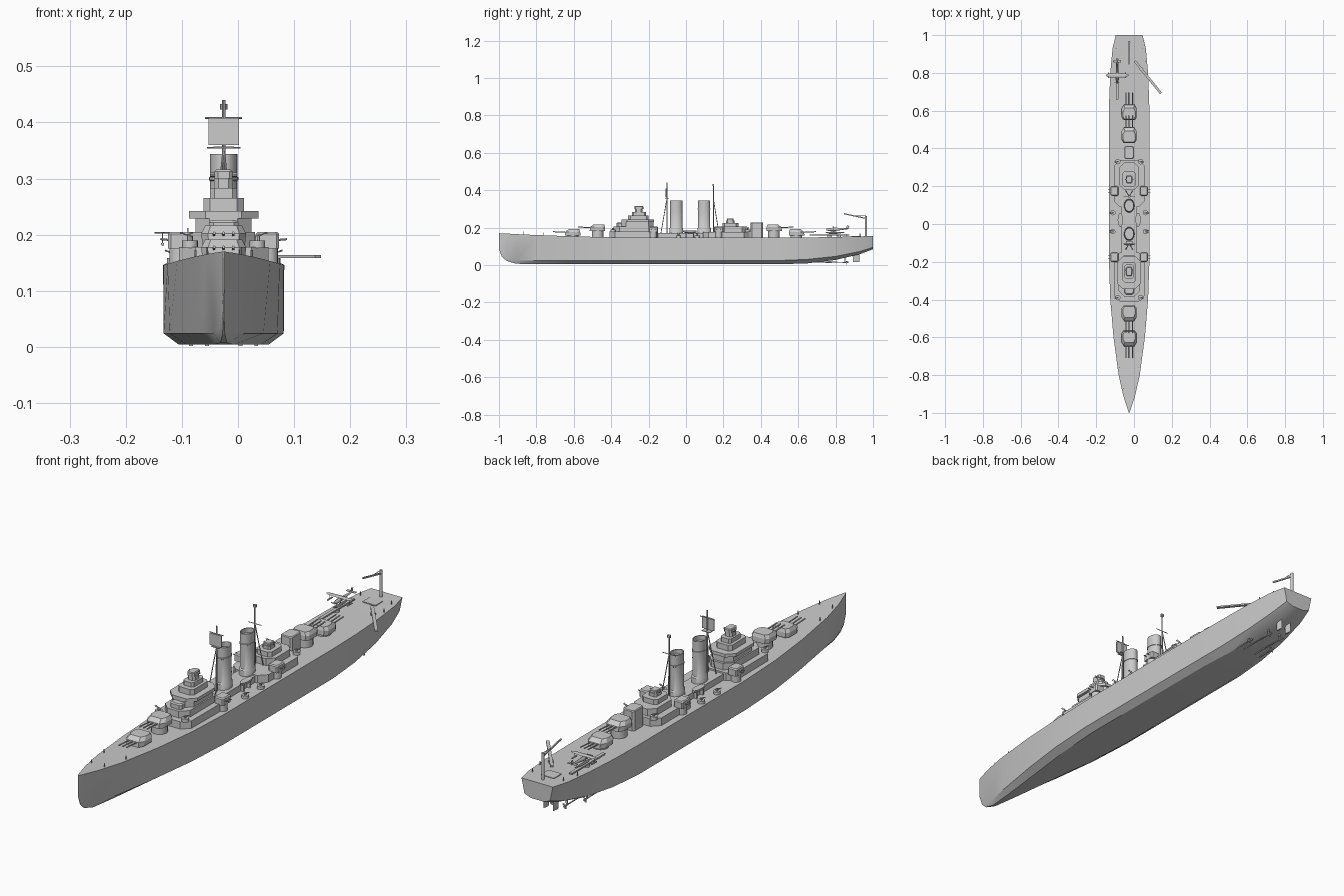
import bpy, bmesh, math
from mathutils import Vector

CX = -0.0255  # ship centreline


def loft(name, rings, smooth=None):
    """Skin a list of closed rings and cap both ends."""
    bm = bmesh.new()
    vs = [[bm.verts.new(p) for p in r] for r in rings]
    n = len(rings[0])
    for a, b in zip(vs, vs[1:]):
        for i in range(n):
            j = (i + 1) % n
            bm.faces.new((a[i], a[j], b[j], b[i]))
    bm.faces.new(vs[0][::-1])
    bm.faces.new(vs[-1])
    bmesh.ops.recalc_face_normals(bm, faces=bm.faces)
    me = bpy.data.meshes.new(name)
    bm.to_mesh(me)
    bm.free()
    ob = bpy.data.objects.new(name, me)
    bpy.context.collection.objects.link(ob)
    if smooth:
        bpy.ops.object.select_all(action='DESELECT')
        ob.select_set(True)
        bpy.context.view_layer.objects.active = ob
        bpy.ops.object.shade_smooth_by_angle(angle=math.radians(smooth))
    return ob


def octagon(x, y, hx, hy, c, z):
    pts = [(hx, hy - c), (hx - c, hy), (c - hx, hy), (-hx, hy - c),
           (-hx, c - hy), (c - hx, -hy), (hx - c, -hy), (hx, c - hy)]
    return [(CX + x + a, y + b, z) for a, b in pts]


def house(name, x, y0, y1, hx, z0, z1, c=0.012, inset=0.0):
    """Chamfered block; inset pulls the roof in."""
    y, hy = (y0 + y1) / 2, (y1 - y0) / 2
    return loft(name, [octagon(x, y, hx, hy, c, z0),
                       octagon(x, y, hx, hy, c, z1 - inset),
                       octagon(x, y, hx - inset, hy - inset, c, z1)])


def ellipse(x, y, rx, ry, z, n=24):
    return [(CX + x + rx * math.cos(2 * math.pi * i / n),
             y + ry * math.sin(2 * math.pi * i / n), z) for i in range(n)]


def drum(name, x, y, r, z0, z1, n=16):
    return loft(name, [ellipse(x, y, r, r, z, n) for z in (z0, z1)], 40)


def beam(name, a, b, w, h=None, n=8):
    """Rod (n-sided) between two points, or a w x h bar when h is given."""
    a, b = [Vector((CX + p[0], p[1], p[2])) for p in (a, b)]
    d = (b - a).normalized()
    u = d.cross(Vector((0, 0, 1)))
    u = u.normalized() if u.length > 1e-4 else Vector((1, 0, 0))
    v = u.cross(d)
    if h:
        offs = [u * sx * w / 2 + v * sz * h / 2 for sx, sz in ((1, 1), (-1, 1), (-1, -1), (1, -1))]
    else:
        offs = [u * w * math.cos(2 * math.pi * i / n) + v * w * math.sin(2 * math.pi * i / n) for i in range(n)]
    return loft(name, [[p + o for o in offs] for p in (a, b)])


# Hull: y, deck z, deck half width, chine half width, chine z, keel half width, keel z
stations = [
    (-1.0, .170, .001, .001, .095, .0005, .085), (-.985, .169, .007, .003, .060, .001, .045),
    (-.96, .168, .015, .007, .035, .002, .022), (-.91, .165, .031, .017, .024, .006, .007),
    (-.8, .160, .056, .038, .024, .018, .004), (-.6, .153, .083, .071, .024, .042, .004),
    (-.4, .148, .100, .096, .024, .066, .004), (-.2, .146, .107, .107, .024, .080, .004),
    (.5, .146, .108, .107, .024, .078, .004), (.65, .147, .106, .100, .030, .064, .009),
    (.8, .150, .100, .088, .046, .050, .027), (.93, .153, .088, .072, .072, .038, .058),
    (1.0, .155, .071, .058, .095, .030, .084)]
loft("hull", [[(CX + sx * w, y, z) for sx, w, z in
               ((-1, dw, dz), (-1, cw, cz), (-1, kw, kz), (1, kw, kz), (1, cw, cz), (1, dw, dz))]
              for y, dz, dw, cw, cz, kw, kz in stations], 25)


# Main gun turrets on barbettes, three barrels each
def turret(name, y, z, d):
    drum(name + "_barbette", 0, y, .031, .14, z + .004, 20)
    back, front = y - d * .04, y + d * .043
    rings = []
    for zz, f, w in ((z, 0, .038), (z + .02, .002, .040), (z + .034, .02, .033)):
        f1, b1 = front - d * f, back + d * f * .25
        rings.append([(CX + sx * w * k, yy, zz) for sx, k, yy in
                      ((-1, .75, b1), (-1, 1, b1 + d * .014), (-1, 1, f1 - d * .02), (-1, .7, f1),
                       (1, .7, f1), (1, 1, f1 - d * .02), (1, 1, b1 + d * .014), (1, .75, b1))])
    loft(name, rings)
    for k in (-1, 0, 1):
        beam(name + "_barrel", (k * .017, front - d * .02, z + .017),
             (k * .017, front + d * .062, z + .021), .0026)


for name, y, z, d in (("turret_1", -.605, .157, -1), ("turret_2", -.472, .182, -1),
                      ("turret_3", .47, .182, 1), ("turret_4", .59, .157, 1)):
    turret(name, y, z, d)

# Forward superstructure tiers
for i, (y0, y1, hx, z0, z1, c) in enumerate((
        (-.41, -.15, .080, .140, .178, .03), (-.385, -.165, .056, .178, .205, .03),
        (-.345, -.175, .050, .205, .229, .025), (-.345, -.170, .062, .229, .242, .03),
        (-.31, -.20, .036, .242, .265, .012), (-.29, -.215, .024, .265, .283, .008),
        (-.272, -.232, .017, .283, .300, .008))):
    house("bridge_tier_%d" % i, 0, y0, y1, hx, z0, z1, c)
house("forward_gun_house", 0, -.372, -.32, .026, .205, .226, .008, .004)
house("forward_director", 0, -.275, -.228, .016, .300, .316, .006, .003)
beam("forward_rangefinder", (-.024, -.245, .307), (.024, -.245, .307), .004)

# Aft superstructure tiers
for i, (y0, y1, hx, z0, z1, c) in enumerate((
        (.09, .34, .080, .140, .177, .03), (.18, .325, .052, .177, .205, .025),
        (.195, .28, .035, .205, .225, .012), (.215, .258, .018, .225, .238, .007))):
    house("aft_tier_%d" % i, 0, y0, y1, hx, z0, z1, c)
house("aft_director", 0, .218, .254, .015, .238, .248, .005, .002)
beam("aft_rangefinder", (-.022, .236, .241), (.022, .236, .241), .0035)
house("aft_deckhouse", 0, .345, .412, .026, .140, .228, .007, .003)

# Midship deckhouse and funnels with open tops
house("midship_house", 0, -.16, .10, .040, .140, .172, .01)
for name, y in (("front_funnel", -.052), ("rear_funnel", .097)):
    prof = ((1.12, .15), (1.12, .195), (1, .2), (1, .296), (1.06, .297), (1.06, .302),
            (1, .303), (1, .344), (.88, .344), (.88, .325))
    loft(name, [ellipse(0, y, .0245 * s, .0325 * s, z) for s, z in prof], 35)

# Foremast with radar panel, aft mast with small lantern
for name, y, top, leg in (("foremast", -.102, .44, -.032), ("aft_mast", .146, .43, .03)):
    beam(name, (0, y, .15), (0, y, top), .0028)
    for s in (-1, 1):
        beam(name + "_leg", (s * .018, y + leg, .17), (0, y, .355), .002)
beam("radar_panel", (-.027, -.108, .384), (.027, -.108, .384), .005, .048)
beam("foremast_top_yard", (-.033, -.102, .408), (.033, -.102, .408), .0015)
beam("foremast_platform", (-.018, -.102, .356), (.018, -.102, .356), .022, .003)
beam("aft_mast_yard", (-.03, .146, .355), (.03, .146, .355), .0015)
house("aft_mast_lantern", 0, .141, .151, .0065, .423, .433, .002)

# Paired fittings, port and starboard
for s in (-1, 1):
    side = "port" if s < 0 else "starboard"
    # Secondary twin mounts pointing outboard
    for y in (-.175, .175):
        drum(side + "_secondary_base", s * .078, y, .019, .14, .177)
        house(side + "_secondary_mount", s * .078, y - .026, y + .026, .021, .175, .205, .005, .004)
        for k in (-.009, .009):
            beam(side + "_secondary_barrel", (s * .09, y + k, .19), (s * .113, y + k, .192), .0018)
    # Light guns in round tubs
    for x, y, z in ((.06, -.39, .178), (.06, .33, .177), (.086, .06, .146), (.087, -.04, .146)):
        drum(side + "_gun_tub", s * x, y, .014, z - .002, z + .012)
        drum(side + "_gun_pedestal", s * x, y, .005, z, z + .02, 8)
        for k in (-.003, .003):
            beam(side + "_light_gun", (s * (x - .004), y + k, z + .018), (s * (x + .018), y + k, z + .026), .0013)
    # Ship's boats on cradles
    hullform = ((-.036, .002, .010), (-.022, .011, .003), (0, .014, 0), (.022, .012, .002), (.036, .006, .006))
    loft(side + "_boat", [[(CX + s * .047 + a * w, .02 + y, .168 + b) for a, b in
                           ((-1, .016), (-.8, .006 + k * .5), (0, k), (.8, .006 + k * .5), (1, .016))]
                          for y, w, k in hullform], 40)
    for y in (0, .04):
        beam(side + "_boat_cradle", (s * .047, y, .14), (s * .047, y, .172), .012, .006)
    # Bollard posts along the deck edge
    for x, y, z in ((.03, -.87, .16), (.05, -.76, .155), (.07, .93, .15), (.085, .86, .148)):
        beam(side + "_deck_post", (s * x, y, z), (s * x, y, z + .018), .0018)
    # Shafts, struts, propellers and rudder
    for x, y in ((.03, .86), (.058, .77)):
        beam(side + "_shaft", (s * x, y - .22, .017), (s * x, y, .014), .0025)
        beam(side + "_strut", (s * x, y - .01, .014), (s * x * .95, y - .01, .06), .004, .008)
        beam(side + "_propeller_hub", (s * x, y - .004, .014), (s * x, y + .01, .014), .004)
        for k in range(3):
            a = math.pi / 2 + k * 2 * math.pi / 3
            beam(side + "_propeller_blade", (s * x, y, .014),
                 (s * x + .0125 * math.cos(a), y, .014 - .0125 * math.sin(a)), .007, .002)
    loft(side + "_rudder", [[(CX + s * .022 + a * .004, .908 + b, z) for a, b in
                             ((0, -.02 * k), (1, -.004), (0, .02), (-1, -.004))]
                            for z, k in ((.016, .7), (.085, 1))])

# Catapults: port one fore and aft, starboard one swung outboard
for name, a, b in (("port_catapult", (-.064, .66, .161), (-.064, .875, .161)),
                   ("starboard_catapult", (.03, .862, .161), (.168, .692, .161))):
    beam(name, a, b, .013, .006)
    m = [(p + q) / 2 for p, q in zip(a, b)]
    if name[0] == "s":
        m = [p + (q - p) * .25 for p, q in zip(a, b)]
    drum(name + "_pivot", m[0], m[1], .01, .14, .16)

# Floatplane on the port catapult
P = -.064
loft("plane_fuselage", [[(CX + P + r * math.cos(t * math.pi / 4), y, z + 1.2 * r * math.sin(t * math.pi / 4))
                         for t in range(8)]
                        for y, r, z in ((.752, .004, .190), (.765, .007, .190), (.80, .007, .191), (.868, .002, .194))], 50)
loft("plane_main_float", [[(CX + P + r * math.cos(t * math.pi / 3), y, z + r * math.sin(t * math.pi / 3))
                           for t in range(6)]
                          for y, r, z in ((.745, .001, .174), (.765, .005, .171), (.81, .005, .171), (.85, .001, .174))], 50)
loft("plane_wing", [[(CX + P + x, .787 + yy, .203 + zz) for yy, zz in ((-c, 0), (0, .002), (c, 0), (0, -.001))]
                    for x, c in ((-.0595, .003), (-.045, .010), (0, .012), (.045, .010), (.0595, .003))])
beam("plane_tailplane", (P - .02, .862, .196), (P + .02, .862, .196), .013, .002)
beam("plane_fin", (P, .862, .194), (P, .868, .21), .002, .012)
beam("plane_propeller", (P - .013, .750, .190), (P + .013, .750, .190), .002, .003)
for s in (-1, 1):
    beam("plane_tip_float", (P + s * .045, .772, .183), (P + s * .045, .803, .183), .003)
    beam("plane_float_strut", (P + s * .045, .787, .183), (P + s * .045, .787, .203), .001)
    beam("plane_body_strut", (P, .787, .172), (P + s * .012, .787, .203), .0012)

# Stern crane and deck hatch
drum("crane_post", 0, .963, .006, .14, .263, 10)
beam("crane_jib", (0, .966, .248), (0, .845, .274), .005, .006)
beam("crane_stay", (0, .963, .262), (0, .91, .262), .0012)
house("stern_hatch", 0, .885, .935, .03, .14, .1555, .002)
